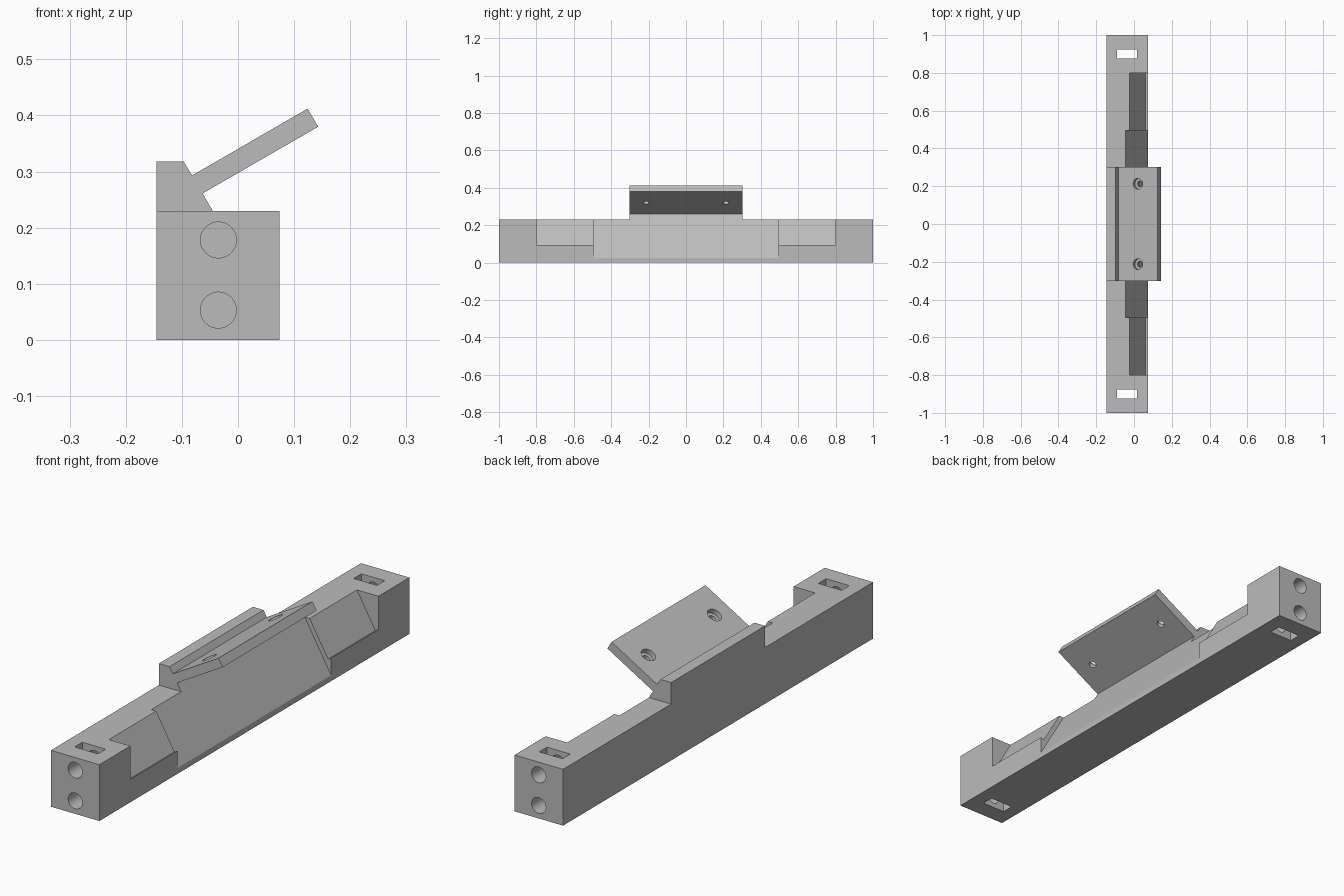
import bpy
import bmesh
from math import radians, tan
from mathutils import Matrix, Vector

cube = bpy.data.objects.get("Cube")
if cube:
    bpy.data.objects.remove(cube, do_unlink=True)

grey = bpy.data.materials.new("plain grey")
grey.use_nodes = True
color = (0.5, 0.5, 0.5, 1)
grey.diffuse_color = color
grey.node_tree.nodes["Principled BSDF"].inputs["Base Color"].default_value = color


def add_object(name, bm):
    bmesh.ops.recalc_face_normals(bm, faces=bm.faces)
    mesh = bpy.data.meshes.new(name)
    bm.to_mesh(mesh)
    bm.free()
    mesh.materials.append(grey)
    obj = bpy.data.objects.new(name, mesh)
    bpy.context.collection.objects.link(obj)
    return obj


def prism(name, profile, y0, y1):
    """Extrude an x-z profile along y."""
    bm = bmesh.new()
    face = bm.faces.new([bm.verts.new((x, y0, z)) for x, z in profile])
    moved = bmesh.ops.extrude_face_region(bm, geom=[face])["geom"]
    bmesh.ops.translate(bm, vec=(0, y1 - y0, 0),
                        verts=[g for g in moved if isinstance(g, bmesh.types.BMVert)])
    return add_object(name, bm)


def rect(x0, x1, z0, z1):
    return [(x0, z0), (x1, z0), (x1, z1), (x0, z1)]


def cylinder(name, start, end, radius):
    start, end = Vector(start), Vector(end)
    axis = end - start
    turn = axis.to_track_quat("Z", "Y").to_matrix().to_4x4()
    bm = bmesh.new()
    bmesh.ops.create_cone(bm, cap_ends=True, segments=48, radius1=radius,
                          radius2=radius, depth=axis.length,
                          matrix=Matrix.Translation((start + end) / 2) @ turn)
    return add_object(name, bm)


def cut(target, cutter):
    cutter.hide_render = True
    bpy.context.view_layer.objects.active = target
    mod = target.modifiers.new("cut", "BOOLEAN")
    mod.operation = "DIFFERENCE"
    mod.solver = "EXACT"
    mod.object = cutter
    bpy.ops.object.modifier_apply(modifier=mod.name)
    bpy.data.objects.remove(cutter, do_unlink=True)


back, front, top = -0.145, 0.074, 0.23
slope = tan(radians(60))

# Long rail block
rail = prism("rail_block", rect(back, front, 0, top), -1, 1)

# Deep sloped cut along the middle
over = 0.1
cut(rail, prism("middle_cutter",
                [(-0.045 - over / slope, top + over), (-0.045 + 0.3 / slope, top - 0.3),
                 (0.3, top - 0.3), (0.3, top + over)], -0.495, 0.495))

for s in (-1, 1):
    # Shallower sloped pocket with a lip square to the slope
    y0, y1 = sorted((s * 0.45, s * 0.8))
    cut(rail, prism("pocket_cutter",
                    [(-0.023 - over / slope, top + over), (0.060, top - 0.083 * slope),
                     (0.2, top - 0.083 * slope + 0.14 / slope), (0.2, top + over)], y0, y1))
    # Upright slot through the end, and two bores into the end face
    y0, y1 = sorted((s * 0.875, s * 0.925))
    cut(rail, prism("slot_cutter", rect(-0.09, 0.015, -0.1, 0.4), y0, y1))
    for z in (0.053, 0.178):
        cut(rail, cylinder("bore_cutter", (-0.035, s * 1.05, z),
                           (-0.035, s * 0.78, z), 0.032))

# Tilted mounting plate with its foot
mount = prism("mounting_plate",
              [(back, top), (back, 0.318), (-0.097, 0.318), (-0.082, 0.293),
               (0.124, 0.412), (0.143, 0.380), (-0.063, 0.261), (-0.045, top)],
              -0.303, 0.303)

# Counterbored screw holes square to the plate
normal = Vector((-0.5, 0, slope / 2))
for y in (-0.213, 0.213):
    p = Vector((0.021, y, 0.352))
    cut(mount, cylinder("screw_cutter", p + normal * 0.1, p - normal * 0.1, 0.015))
    cut(mount, cylinder("counterbore_cutter", p + normal * 0.1, p - normal * 0.02, 0.029))

# Smooth bores, sharp edges
for obj in (rail, mount):
    bpy.ops.object.select_all(action="DESELECT")
    obj.select_set(True)
    bpy.context.view_layer.objects.active = obj
    bpy.ops.object.shade_smooth_by_angle(angle=radians(25))
